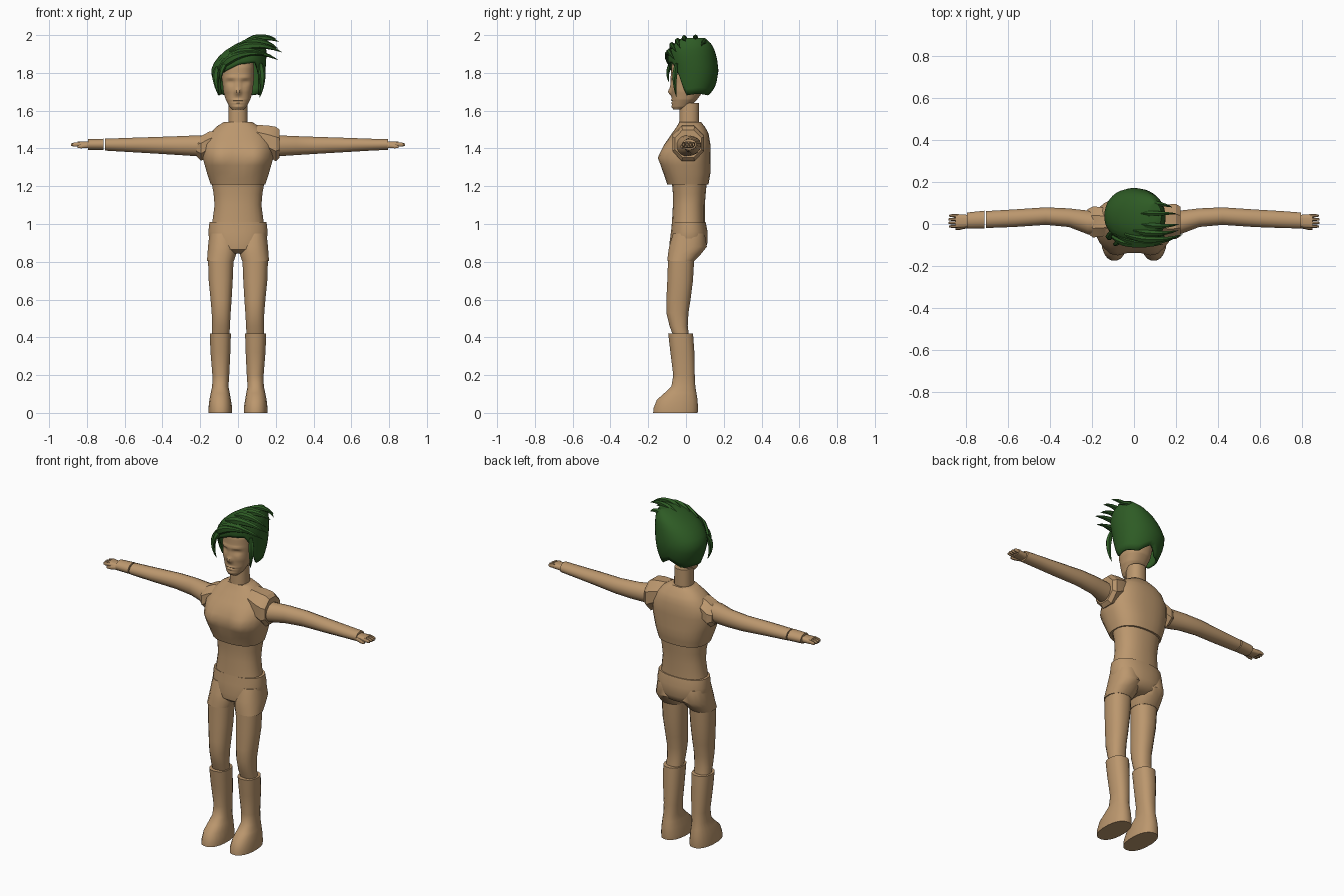
import bpy
import bmesh
import math
from mathutils import Vector

default_cube = bpy.data.objects.get("Cube")
if default_cube:
    bpy.data.objects.remove(default_cube, do_unlink=True)


def make_material(name, colour):
    material = bpy.data.materials.new(name)
    material.use_nodes = True
    material.diffuse_color = (*colour, 1)
    node = next(n for n in material.node_tree.nodes if n.type == 'BSDF_PRINCIPLED')
    node.inputs["Base Color"].default_value = (*colour, 1)
    node.inputs["Roughness"].default_value = 0.8
    return material


skin = make_material("tan skin", (0.5, 0.31, 0.155))
green = make_material("dark green hair", (0.027, 0.105, 0.018))


def finish(name, bm, material, angle=45):
    """Turn a bmesh into a shaded, coloured object."""
    bmesh.ops.recalc_face_normals(bm, faces=bm.faces)
    mesh = bpy.data.meshes.new(name)
    bm.to_mesh(mesh)
    bm.free()
    mesh.materials.append(material)
    obj = bpy.data.objects.new(name, mesh)
    bpy.context.collection.objects.link(obj)
    bpy.ops.object.select_all(action='DESELECT')
    obj.select_set(True)
    bpy.context.view_layer.objects.active = obj
    bpy.ops.object.shade_smooth_by_angle(angle=math.radians(angle))
    return obj


def table(rows, t):
    """Linear lookup in rows whose first entry is the ascending key."""
    for low, high in zip(rows, rows[1:]):
        if t <= high[0]:
            f = max(0, (t - low[0]) / (high[0] - low[0]))
            return [a + (b - a) * f for a, b in zip(low[1:], high[1:])]
    return rows[-1][1:]


def bridge(bm, rings, cap_start=True, cap_end=True):
    """Skin consecutive vertex rings with quads."""
    count = len(rings[0])
    for lower, upper in zip(rings, rings[1:]):
        for i in range(count):
            j = (i + 1) % count
            bm.faces.new((lower[i], lower[j], upper[j], upper[i]))
    if cap_start:
        bm.faces.new(rings[0])
    if cap_end:
        bm.faces.new(rings[-1])


def section(a0, a1, b0, b1, angle, power):
    """Point on a superellipse that fills the given box."""
    c, s = math.cos(angle), math.sin(angle)
    c = math.copysign(abs(c) ** (2 / power), c)
    s = math.copysign(abs(s) ** (2 / power), s)
    return (a0 + a1 + (a1 - a0) * c) / 2, (b0 + b1 + (b1 - b0) * s) / 2


def loft(name, rows, axis='z', side=1, sides=16, steps=1, power=2.3, bumps=(), angle=45):
    """Loft boxes (t, a0, a1, b0, b1) along an axis; bumps push the front in or out."""
    keys = [low[0] + (high[0] - low[0]) * k / steps
            for low, high in zip(rows, rows[1:]) for k in range(steps)] + [rows[-1][0]]
    bm = bmesh.new()
    rings = []
    for t in keys:
        ring = []
        for i in range(sides):
            turn = math.tau * (i + 0.5) / sides
            a, b = section(*table(rows, t), turn, power)
            if axis == 'z' and math.sin(turn) < 0:
                b -= sum(h * math.exp(-((a - x) / w) ** 2 - ((t - z) / l) ** 2)
                         for x, z, w, l, h in bumps) * min(1, -2 * math.sin(turn))
            point = (a * side, b, t) if axis == 'z' else (t * side, a, b)
            ring.append(bm.verts.new(point))
        rings.append(ring)
    bridge(bm, rings)
    return finish(name, bm, skin, angle)


def centred(rows):
    """Expand rows (z, half width, front, back) to full boxes."""
    return [(z, -w, w, y0, y1) for z, w, y0, y1 in rows]


def both(*bump):
    """Repeat a bump on either side of the middle."""
    return [bump, (-bump[0], *bump[1:])]


# Trunk
loft("chest", centred([
    (1.21, .145, -.1, .12), (1.27, .165, -.12, .13), (1.35, .188, -.135, .13),
    (1.42, .185, -.115, .13), (1.48, .15, -.075, .12), (1.515, .115, -.05, .1),
    (1.54, .075, -.035, .08)]), sides=28, steps=2, power=2.5,
    bumps=both(.1, 1.35, .05, .06, .025))
loft("abdomen", centred([
    (1.01, .137, -.075, .1), (1.1, .125, -.07, .1), (1.16, .13, -.07, .105),
    (1.215, .14, -.075, .11)]), sides=24)
loft("pelvis", centred([
    (.845, .08, -.06, .06), (.865, .13, -.085, .1), (.9, .153, -.088, .115),
    (.96, .158, -.08, .115), (1.01, .152, -.075, .105)]), sides=24)
loft("neck", centred([(1.52, .052, -.037, .07), (1.64, .05, -.035, .07)]))

# Head with sculpted nose, brows, eyes, lips and chin
face = [(0, 1.7, .014, .018, .022), (0, 1.735, .01, .035, .01),
        (0, 1.655, .028, .006, .007), (0, 1.642, .024, .005, .006),
        (0, 1.649, .03, .003, -.006), (0, 1.62, .022, .012, .005)]
face += both(.038, 1.75, .02, .012, -.014) + both(.038, 1.775, .03, .008, .007)
face += both(.037, 1.748, .014, .006, .007) + both(.052, 1.71, .02, .018, .004)
loft("head", centred([
    (1.605, .03, -.065, -.02), (1.62, .045, -.072, .02), (1.66, .066, -.074, .06),
    (1.7, .077, -.076, .09), (1.76, .084, -.079, .11), (1.83, .086, -.078, .12),
    (1.89, .074, -.06, .11), (1.93, .04, -.02, .07)]), sides=48, steps=8, bumps=face)

# Legs, shorts and boots
for side, label in ((1, "left"), (-1, "right")):
    loft(f"{label}_shorts_leg", [
        (.805, .02, .165, -.1, .045), (.84, .008, .163, -.097, .08),
        (.88, .003, .16, -.091, .112), (.95, .01, .152, -.07, .1)], side=side)
    loft(f"{label}_leg", [
        (.4, .045, .14, -.065, .018), (.46, .042, .138, -.088, .01),
        (.53, .038, .14, -.105, .014), (.6, .033, .146, -.105, .025),
        (.7, .027, .156, -.1, .038), (.82, .022, .16, -.096, .045)], side=side)
    loft(f"{label}_boot", [
        (0, .03, .157, -.175, .063), (.025, .03, .157, -.173, .065),
        (.07, .037, .152, -.155, .062), (.105, .043, .145, -.115, .056),
        (.14, .05, .137, -.078, .05), (.2, .046, .136, -.068, .047),
        (.32, .04, .146, -.083, .045), (.42, .037, .15, -.095, .038)],
        side=side, sides=20)

# Arms; the right one has a gap before its wrist band
arm = [(.12, -.05, .06, 1.355, 1.47), (.22, -.05, .065, 1.358, 1.47),
       (.31, -.015, .075, 1.364, 1.466), (.42, -.005, .08, 1.371, 1.462),
       (.57, -.015, .07, 1.38, 1.457), (.705, -.02, .062, 1.388, 1.452)]
wrist_end = (.795, -.022, .055, 1.392, 1.45)
loft("left_arm", arm + [wrist_end], 'x', power=2)
loft("right_arm", arm, 'x', side=-1, power=2)
loft("right_wrist_band", [(.712, -.022, .064, 1.39, 1.452), wrist_end], 'x', side=-1, power=2)

# Hands
for side, label in ((1, "left"), (-1, "right")):
    loft(f"{label}_palm", [
        (.78, -.012, .042, 1.4, 1.438), (.81, -.018, .046, 1.403, 1.436),
        (.85, -.02, .048, 1.406, 1.436)], 'x', side=side, sides=12, power=3)
    for number in range(4):
        y = -.02 + number * .017
        tip = .885 - .004 * abs(number - 1.5)
        loft(f"{label}_finger_{number + 1}", [
            (.84, y, y + .017, 1.41, 1.435), (tip - .012, y + .001, y + .016, 1.41, 1.431),
            (tip, y + .004, y + .013, 1.413, 1.426)], 'x', side=side, sides=8)
    loft(f"{label}_thumb", [
        (.79, -.02, 0, 1.403, 1.43), (.83, -.029, -.01, 1.4, 1.422),
        (.85, -.028, -.017, 1.402, 1.415)], 'x', side=side, sides=8)

# Faceted shoulder pads, larger on the left
loft("left_shoulder_pad", [
    (.1, -.06, .085, 1.39, 1.53), (.16, -.078, .1, 1.35, 1.528),
    (.2, -.078, .102, 1.325, 1.522), (.22, -.065, .088, 1.345, 1.505)],
    'x', sides=8, power=2, angle=25)
loft("right_shoulder_pad", [
    (.1, -.05, .07, 1.39, 1.5), (.15, -.065, .085, 1.355, 1.495),
    (.195, -.07, .09, 1.33, 1.472), (.22, -.05, .075, 1.355, 1.45)],
    'x', side=-1, sides=8, power=2, angle=25)

# Hair shell: the hem height follows the angle round the head
shape = [(1.68, -.105, .122, -.06, .13), (1.74, -.128, .135, -.08, .16),
         (1.81, -.145, .145, -.09, .172), (1.87, -.12, .15, -.098, .165),
         (1.92, -.065, .15, -.09, .152), (1.96, 0, .145, -.06, .13),
         (1.985, .06, .13, -.02, .1)]
hem = [(-180, 1.725), (-150, 1.68), (-105, 1.69), (-65, 1.68), (-42, 1.79), (0, 1.845),
       (35, 1.855), (52, 1.8), (68, 1.68), (105, 1.69), (150, 1.68), (180, 1.725)]
bm = bmesh.new()
columns, rows = 40, 9
rings = []
for k in range(rows + 1):
    ring = []
    for i in range(columns):
        degrees = -180 + 360 * i / columns
        low = table(hem, degrees)[0]
        z = low + (shape[-1][0] - low) * k / rows
        x, y = section(*table(shape, z), math.radians(degrees - 90), 2.1)
        ring.append(bm.verts.new((x, y, z)))
    rings.append(ring)
bridge(bm, rings, cap_start=False)
shell = finish("hair_shell", bm, green)
solid = shell.modifiers.new("thickness", 'SOLIDIFY')
solid.thickness = 0.012


def lock(name, start, middle, tip, radius):
    """Tapered lock of hair along a bent path."""
    p, q, r = Vector(start), Vector(middle), Vector(tip)
    bm = bmesh.new()
    rings = []
    for k in range(8):
        t = k / 7
        centre = p.lerp(q, t).lerp(q.lerp(r, t), t)
        along = (q - p).lerp(r - q, t).normalized()
        across = along.cross(Vector((0, 1, 0))).normalized()
        other = along.cross(across)
        size = radius * max(0.04, (1 - t) ** 0.7) * min(1, 0.4 + 2 * t)
        rings.append([bm.verts.new(centre + size * (
            across * math.cos(math.tau * i / 6) + other * 0.8 * math.sin(math.tau * i / 6)))
            for i in range(6)])
    bridge(bm, rings)
    finish(name, bm, green, 35)


# Swept fringe and crown locks, then the locks framing the face
locks = [
    ((-.1, -.06, 1.82), (-.02, -.12, 1.92), (.14, -.095, 1.9), .03),
    ((-.07, -.06, 1.87), (.06, -.12, 1.95), (.21, -.06, 1.87), .03),
    ((-.04, -.05, 1.91), (.1, -.1, 1.98), (.23, -.05, 1.91), .03),
    ((0, -.03, 1.94), (.11, -.06, 2), (.21, -.03, 1.93), .028),
    ((.03, 0, 1.955), (.13, -.02, 2.01), (.215, 0, 1.965), .026),
    ((.03, .05, 1.96), (.13, .05, 2.01), (.2, .05, 1.98), .024),
    ((.05, .1, 1.94), (.13, .1, 1.99), (.18, .08, 1.94), .024),
    ((-.11, -.04, 1.83), (-.13, -.08, 1.76), (-.1, -.06, 1.68), .024),
    ((.12, -.05, 1.85), (.14, -.07, 1.76), (.115, -.05, 1.67), .024),
    ((-.06, -.07, 1.86), (-.1, -.11, 1.81), (-.09, -.09, 1.75), .02)]
for index, (start, middle, tip, radius) in enumerate(locks, 1):
    lock(f"hair_lock_{index}", start, middle, tip, radius)
